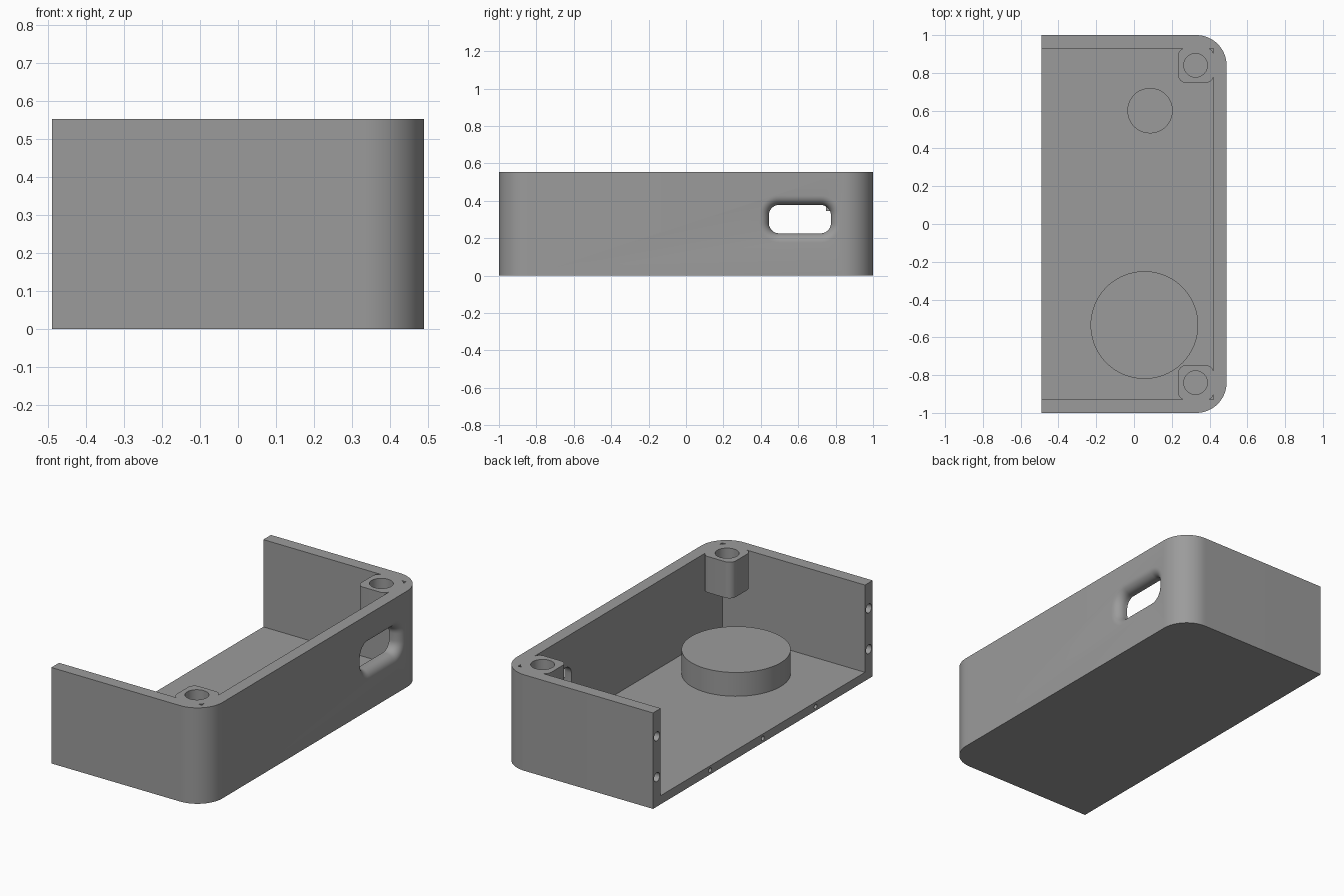
import bpy, bmesh
from math import sin, cos, pi, radians
from mathutils import Vector

cube = bpy.data.objects.get("Cube")
if cube:
    bpy.data.objects.remove(cube, do_unlink=True)

# Main dimensions
HX, HY, H = 0.49, 1.0, 0.553
WALL, FLOOR = 0.07, 0.05
CORNER = 0.16

grey = bpy.data.materials.new("grey plastic")
grey.use_nodes = True
colour = (0.33, 0.33, 0.33, 1)
grey.diffuse_color = colour
grey.node_tree.nodes["Principled BSDF"].inputs["Base Color"].default_value = colour


def rounded_rect(u0, u1, v0, v1, radii, n=10):
    """Outline, corners in order: max-max, min-max, min-min, max-min."""
    pts = []
    signs = [(1, 1), (-1, 1), (-1, -1), (1, -1)]
    for k, ((su, sv), r) in enumerate(zip(signs, radii)):
        cu = (u1 if su > 0 else u0) - su * r
        cv = (v1 if sv > 0 else v0) - sv * r
        steps = n if r else 0
        for i in range(steps + 1):
            a = pi / 2 * (k + (i / n if r else 0))
            pts.append((cu + r * cos(a), cv + r * sin(a)))
    return pts


def circle(u, v, r, n=64):
    return [(u + r * cos(2 * pi * i / n), v + r * sin(2 * pi * i / n)) for i in range(n)]


def loft(name, sections, axis="z"):
    """Solid through (outline, position) sections along z or x."""
    bm = bmesh.new()
    rings = []
    for outline, t in sections:
        rings.append([bm.verts.new((u, v, t) if axis == "z" else (t, u, v))
                      for u, v in outline])
    for a, b in zip(rings, rings[1:]):
        for i in range(len(a)):
            j = (i + 1) % len(a)
            bm.faces.new((a[i], a[j], b[j], b[i]))
    bm.faces.new(rings[0])
    bm.faces.new(rings[-1])
    bmesh.ops.recalc_face_normals(bm, faces=bm.faces)
    mesh = bpy.data.meshes.new(name)
    bm.to_mesh(mesh)
    bm.free()
    mesh.materials.append(grey)
    ob = bpy.data.objects.new(name, mesh)
    bpy.context.collection.objects.link(ob)
    return ob


def prism(name, outline, t0, t1, axis="z"):
    return loft(name, [(outline, t0), (outline, t1)], axis)


def select(ob):
    bpy.ops.object.select_all(action="DESELECT")
    ob.select_set(True)
    bpy.context.view_layer.objects.active = ob


def combine(target, tool, operation):
    mod = target.modifiers.new(operation.lower(), "BOOLEAN")
    mod.operation, mod.solver, mod.object = operation, "EXACT", tool
    select(target)
    bpy.ops.object.modifier_apply(modifier=mod.name)
    bpy.data.objects.remove(tool, do_unlink=True)


# Tray open on top and on the -x side, rounded on the +x corners
shell = prism("enclosure_half",
              rounded_rect(-HX, HX, -HY, HY, (CORNER, 0, 0, CORNER), 20), 0, H)
combine(shell, prism("cavity", rounded_rect(-HX - 0.1, HX - WALL, -HY + WALL, HY - WALL,
                                            (0, 0, 0, 0)), FLOOR, H + 0.1), "DIFFERENCE")

# Screw bosses hanging in the two rounded corners
for side in (1, -1):
    cx, cy, half = HX - CORNER - 0.004, side * (HY - CORNER), 0.092
    boss = prism("screw_boss", rounded_rect(cx - half, cx + half + 0.004, cy - half, cy + half,
                                            (0.04,) * 4), 0.345, H)
    combine(shell, boss, "UNION")
    combine(shell, prism("screw_hole", circle(cx, cy, 0.0625, 48), 0.3, H + 0.1), "DIFFERENCE")

# Cable slot with a rounded outer rim
FILLET = 0.05


def slot(grow):
    return rounded_rect(0.443 - grow, 0.775 + grow, 0.226 - grow, 0.378 + grow,
                        (0.055 + grow,) * 4)


sections = [(slot(0), HX - WALL - 0.04)]
for i in range(9):
    a = pi / 2 * i / 8
    sections.append((slot(FILLET * (1 - cos(a))), HX - FILLET * (1 - sin(a))))
sections.append((slot(FILLET), HX + 0.03))
combine(shell, loft("slot_cutter", sections, "x"), "DIFFERENCE")

# Joining holes in the open edge: two in each wall end, three in the floor edge
holes = [(s * (HY - WALL / 2), z, 0.026) for s in (1, -1) for z in (0.17, 0.405)]
holes += [(y, FLOOR / 2, 0.013) for y in (-0.48, 0, 0.48)]
for y, z, r in holes:
    combine(shell, prism("joining_hole", circle(y, z, r, 24), -HX - 0.05, -HX + 0.1, "x"),
            "DIFFERENCE")

# Round pads on the floor
large_pad = prism("large_round_pad", circle(0.055, -0.535, 0.285, 96), FLOOR - 0.01, 0.187)
small_pad = prism("small_round_pad", circle(0.085, 0.6, 0.12), FLOOR - 0.01, 0.15)

for ob in (shell, large_pad, small_pad):
    select(ob)
    bpy.ops.object.shade_smooth_by_angle(angle=radians(30))
